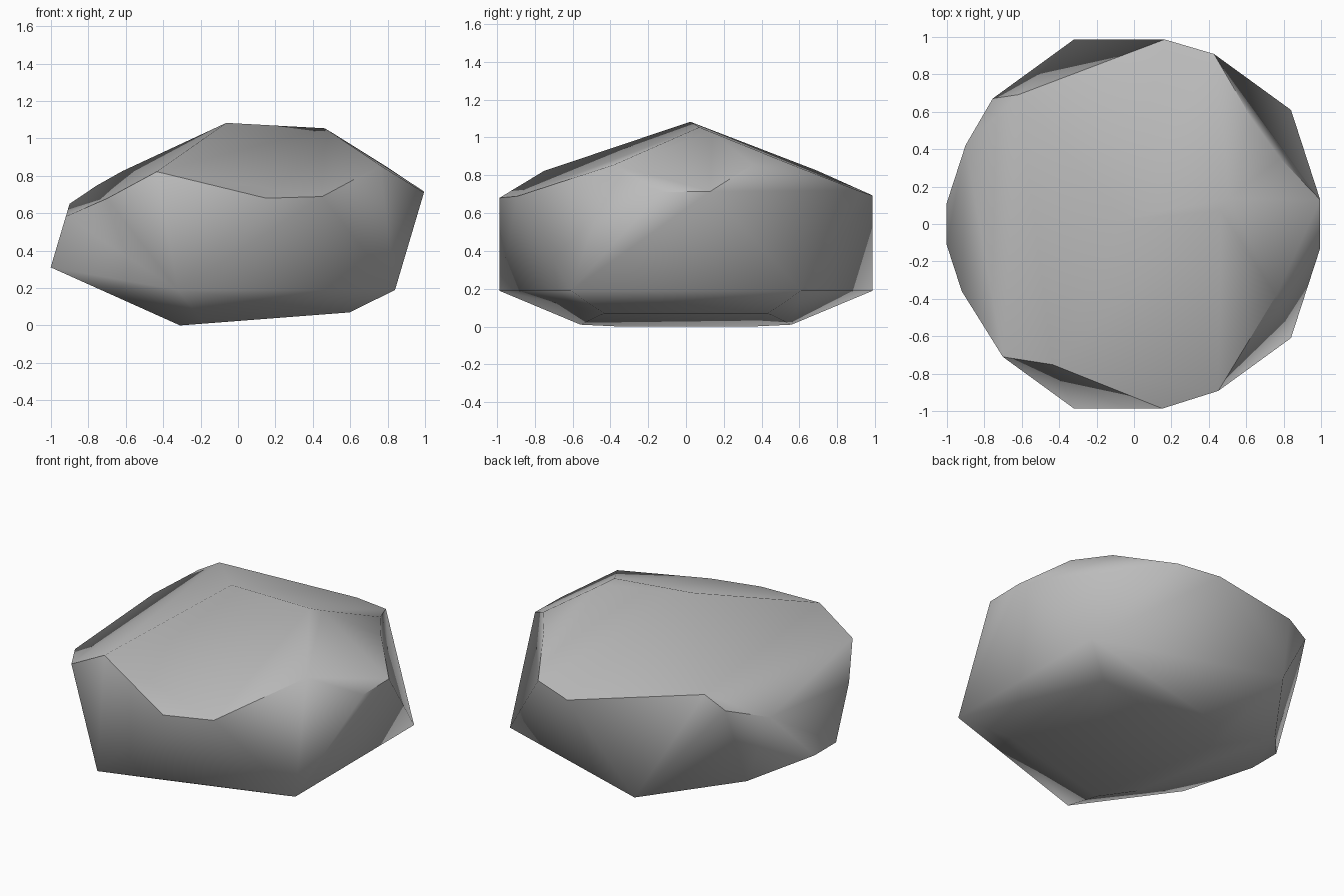
import bpy
import bmesh
import math
from mathutils import Vector

cube = bpy.data.objects.get("Cube")
if cube:
    bpy.data.objects.remove(cube, do_unlink=True)

# Grey stone
stone = bpy.data.materials.new("stone_grey")
stone.use_nodes = True
colour = (0.5, 0.5, 0.5, 1)
stone.diffuse_color = colour
stone.node_tree.nodes["Principled BSDF"].inputs["Base Color"].default_value = colour

# Squashed twenty-sided blank
bm = bmesh.new()
bmesh.ops.create_icosphere(bm, subdivisions=1, radius=1.16)
bmesh.ops.scale(bm, vec=(1, 1, 0.643), verts=bm.verts)
bmesh.ops.translate(bm, vec=(0, 0, 0.523), verts=bm.verts)


def chip(height, slope_x, slope_y, side):
    """Cut along z = height + slope_x*x + slope_y*y; side 1 removes above, -1 below."""
    normal = Vector((-slope_x, -slope_y, 1)) * side
    cut = bmesh.ops.bisect_plane(
        bm, geom=bm.verts[:] + bm.edges[:] + bm.faces[:], dist=1e-5,
        plane_co=(0, 0, height), plane_no=normal, clear_outer=True)
    rim = [g for g in cut["geom_cut"] if isinstance(g, bmesh.types.BMEdge)]
    bmesh.ops.edgeloop_fill(bm, edges=rim)


# Broad chipped facets: front, back, right slope, left slope
chip(1.069, -0.09, 0.38, 1)
chip(1.091, -0.018, -0.40, 1)
chip(1.116, 0.551, 0.072, 1)
chip(1.35, -0.64, 0.02, 1)
# Underside: resting face and undercut
chip(0.024, 0.077, 0, -1)
chip(-0.139, -0.449, 0, -1)

bmesh.ops.recalc_face_normals(bm, faces=bm.faces)
mesh = bpy.data.meshes.new("boulder")
bm.to_mesh(mesh)
bm.free()
mesh.materials.append(stone)

boulder = bpy.data.objects.new("boulder", mesh)
bpy.context.collection.objects.link(boulder)
bpy.ops.object.select_all(action="DESELECT")
boulder.select_set(True)
bpy.context.view_layer.objects.active = boulder
bpy.ops.object.shade_smooth_by_angle(angle=math.radians(49))
